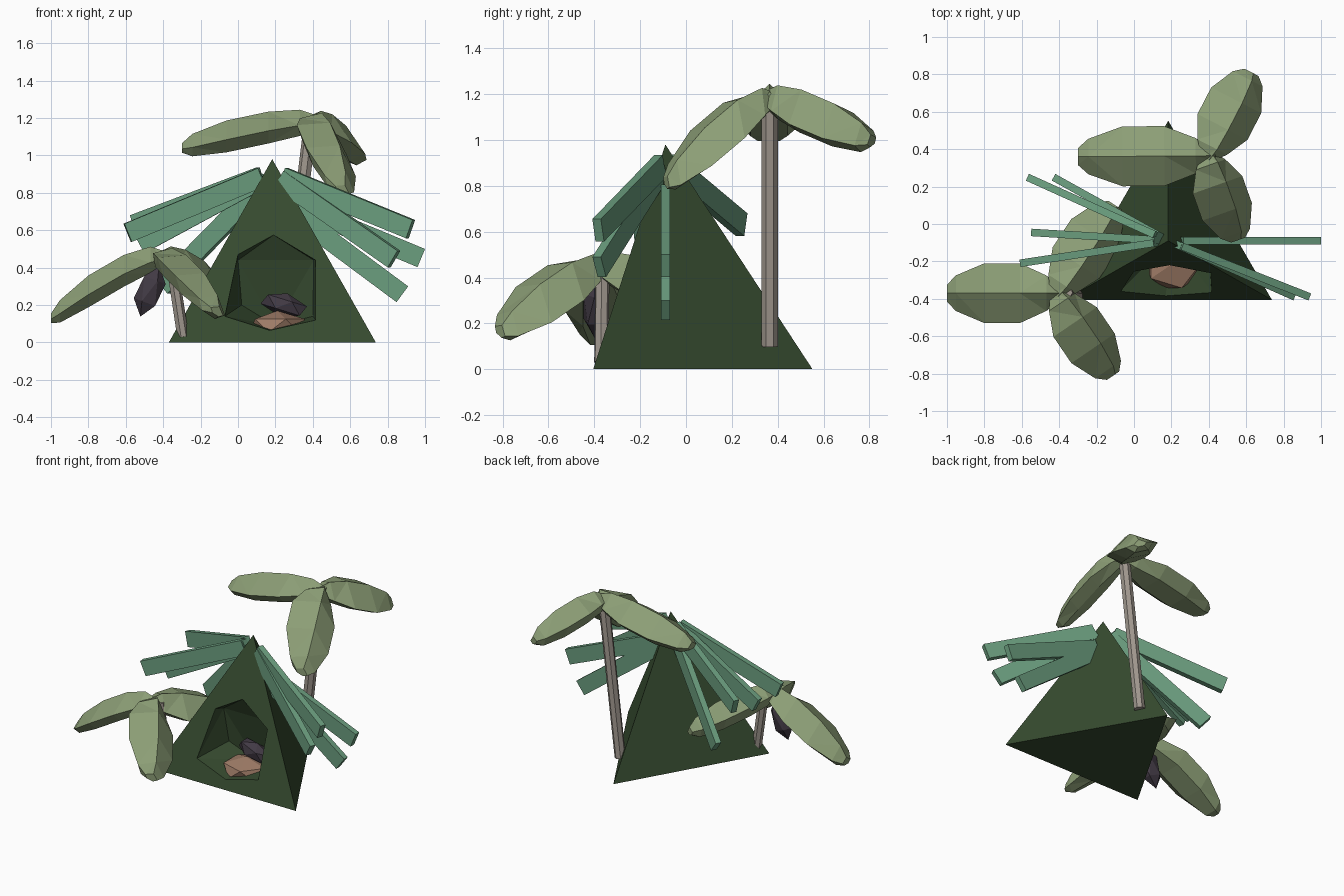
import bpy, bmesh, math
from mathutils import Vector, Matrix

if "Cube" in bpy.data.objects:
    bpy.data.objects.remove(bpy.data.objects["Cube"])


def material(name, rgb):
    m = bpy.data.materials.new(name)
    m.use_nodes = True
    m.diffuse_color = (*rgb, 1)
    m.node_tree.nodes["Principled BSDF"].inputs["Base Color"].default_value = (*rgb, 1)
    return m


CANVAS = material("dark green canvas", (0.037, 0.07, 0.029))
FROND = material("sage frond", (0.262, 0.342, 0.181))
PLANK = material("teal plank", (0.148, 0.342, 0.212))
BARK = material("grey bark", (0.35, 0.31, 0.27))
EARTH = material("tan earth", (0.345, 0.2, 0.135))
HUSK = material("dark husk", (0.054, 0.042, 0.058))


def finish(name, bm, mat):
    bmesh.ops.recalc_face_normals(bm, faces=bm.faces)
    mesh = bpy.data.meshes.new(name)
    bm.to_mesh(mesh)
    bm.free()
    mesh.materials.append(mat)
    ob = bpy.data.objects.new(name, mesh)
    bpy.context.collection.objects.link(ob)
    return ob


def hull(name, points, mat):
    bm = bmesh.new()
    for p in points:
        bm.verts.new(p)
    bmesh.ops.convex_hull(bm, input=bm.verts)
    loose = [v for v in bm.verts if not v.link_faces]
    bmesh.ops.delete(bm, geom=loose, context='VERTS')
    return finish(name, bm, mat)


def blob(name, center, radii, mat, tilt=0.0):
    """Faceted ellipsoid, tilted about the y axis."""
    bm = bmesh.new()
    mtx = (Matrix.Translation(center) @ Matrix.Rotation(tilt, 4, 'Y')
           @ Matrix.Diagonal((*radii, 1)))
    bmesh.ops.create_icosphere(bm, subdivisions=1, radius=1, matrix=mtx)
    return finish(name, bm, mat)


def trunk(name, base, top, radius):
    base, top = Vector(base), Vector(top)
    axis = top - base
    bm = bmesh.new()
    mtx = Matrix.Translation((base + top) / 2) @ axis.to_track_quat('Z', 'Y').to_matrix().to_4x4()
    bmesh.ops.create_cone(bm, cap_ends=True, segments=7, radius1=radius, radius2=radius,
                          depth=axis.length, matrix=mtx)
    return finish(name, bm, BARK)


def frond(name, root, tip, roll):
    """Drooping faceted leaf lofted from a ridged section and rolled about its length."""
    root, tip = Vector(root), Vector(tip)
    flat = Vector((tip.x - root.x, tip.y - root.y, 0))
    level = Vector((-flat.y, flat.x, 0)).normalized()
    up = Vector((0, 0, 1))
    side = level * math.cos(roll) + up * math.sin(roll)
    lift = up * math.cos(roll) - level * math.sin(roll)
    stations = [(-0.05, 0.03, 0.03), (0.1, 0.095, 0.07), (0.34, 0.16, 0.085),
                (0.66, 0.16, 0.085), (0.92, 0.095, 0.06), (1, 0.045, 0.025)]
    section = [(0, 1), (1, -0.2), (0.5, -1), (-0.5, -1), (-1, -0.2)]
    bm = bmesh.new()
    rings = []
    for t, w, h in stations:
        c = root + flat * t
        c.z = root.z + (tip.z - root.z) * max(t, 0) ** 1.4
        rings.append([bm.verts.new(c + side * (u * w) + lift * (v * h)) for u, v in section])
    n = len(section)
    for a, b in zip(rings, rings[1:]):
        for i in range(n):
            j = (i + 1) % n
            bm.faces.new((a[i], a[j], b[j], b[i]))
    bm.faces.new(rings[0])
    bm.faces.new(rings[-1])
    bmesh.ops.triangulate(bm, faces=bm.faces)
    return finish(name, bm, FROND)


# Three-sided tent with a hollowed entrance
APEX = Vector((0.183, -0.09, 0.98))
tent = hull("tent", [(-0.37, -0.405, 0), (0.737, -0.405, 0), (0.183, 0.552, 0), APEX], CANVAS)
outline = [(0.19, 0.575), (0.415, 0.44), (0.415, 0.12), (0.17, 0.065), (-0.07, 0.14), (0, 0.47)]
cave = [(x, -0.6, z) for x, z in outline] + [(x, -0.4 + 0.316 * z, z) for x, z in outline]
cave += [(0.0, -0.16, 0.44), (0.405, -0.16, 0.44), (0.4, -0.13, 0.14),
         (0.02, -0.13, 0.2), (0.2, -0.08, 0.09)]
cutter = hull("entrance_cutter", cave, CANVAS)
cutter.hide_render = True
cut = tent.modifiers.new("entrance", 'BOOLEAN')
cut.operation = 'DIFFERENCE'
cut.solver = 'EXACT'
cut.object = cutter
bpy.context.view_layer.update()
carved = bpy.data.meshes.new_from_object(tent.evaluated_get(bpy.context.evaluated_depsgraph_get()))
tent.modifiers.clear()
tent.data = carved
bpy.data.objects.remove(cutter)

# Things inside the tent
blob("earth_mound", (0.21, -0.21, 0.09), (0.165, 0.155, 0.08), EARTH)
blob("stored_husk", (0.245, -0.16, 0.2), (0.135, 0.065, 0.065), HUSK, tilt=0.3)

# Planks fanning out from the peak: outer end of the top edge, and the height they spring from
planks = [((-0.57, 0.25, 0.68), 0.965), ((-0.43, 0.25, 0.34), 0.965),
          ((-0.55, -0.045, 0.57), 0.965), ((-0.61, -0.21, 0.635), 0.965),
          ((1.0, -0.09, 0.5), 0.84), ((0.91, -0.09, 0.3), 0.84),
          ((0.94, -0.39, 0.655), 0.965), ((0.86, -0.39, 0.49), 0.965)]
for k, (end, spring) in enumerate(planks):
    end = Vector(end)
    start = Vector((APEX.x, APEX.y, spring)).lerp(end, 0.1)
    along = (end - start).normalized()
    across = along.cross(Vector((0, 0, 1))).normalized()
    down = along.cross(across)
    corners = [p + across * s + down * d for p in (start, end)
               for s in (-0.02, 0.02) for d in (0, 0.105)]
    hull(f"plank_{k + 1}", corners, PLANK)

# Palms: trunk base, trunk top, radius, frond root, then tip and roll of each frond
palms = {
    "small_palm": ((-0.295, -0.37, 0.03), (-0.36, -0.365, 0.46), 0.032, (-0.41, -0.37, 0.455),
                   [((-1.0, -0.37, 0.13), 0), ((-0.1, 0.1, 0.28), 0.35),
                    ((-0.11, -0.81, 0.17), -0.5)]),
    "tall_palm": ((0.26, 0.365, 0.1), (0.39, 0.365, 1.18), 0.037, (0.4, 0.365, 1.18),
                  [((-0.3, 0.36, 1.04), 0), ((0.63, 0.81, 1.0), 0.35),
                   ((0.56, -0.085, 0.82), -0.5)]),
}
for name, (base, top, radius, root, leaves) in palms.items():
    trunk(name + "_trunk", base, top, radius)
    for k, (tip, roll) in enumerate(leaves):
        frond(f"{name}_frond_{k + 1}", root, tip, roll)

# Husk hanging under the small palm
blob("hanging_husk", (-0.472, -0.4, 0.275), (0.075, 0.055, 0.145), HUSK, tilt=0.35)
